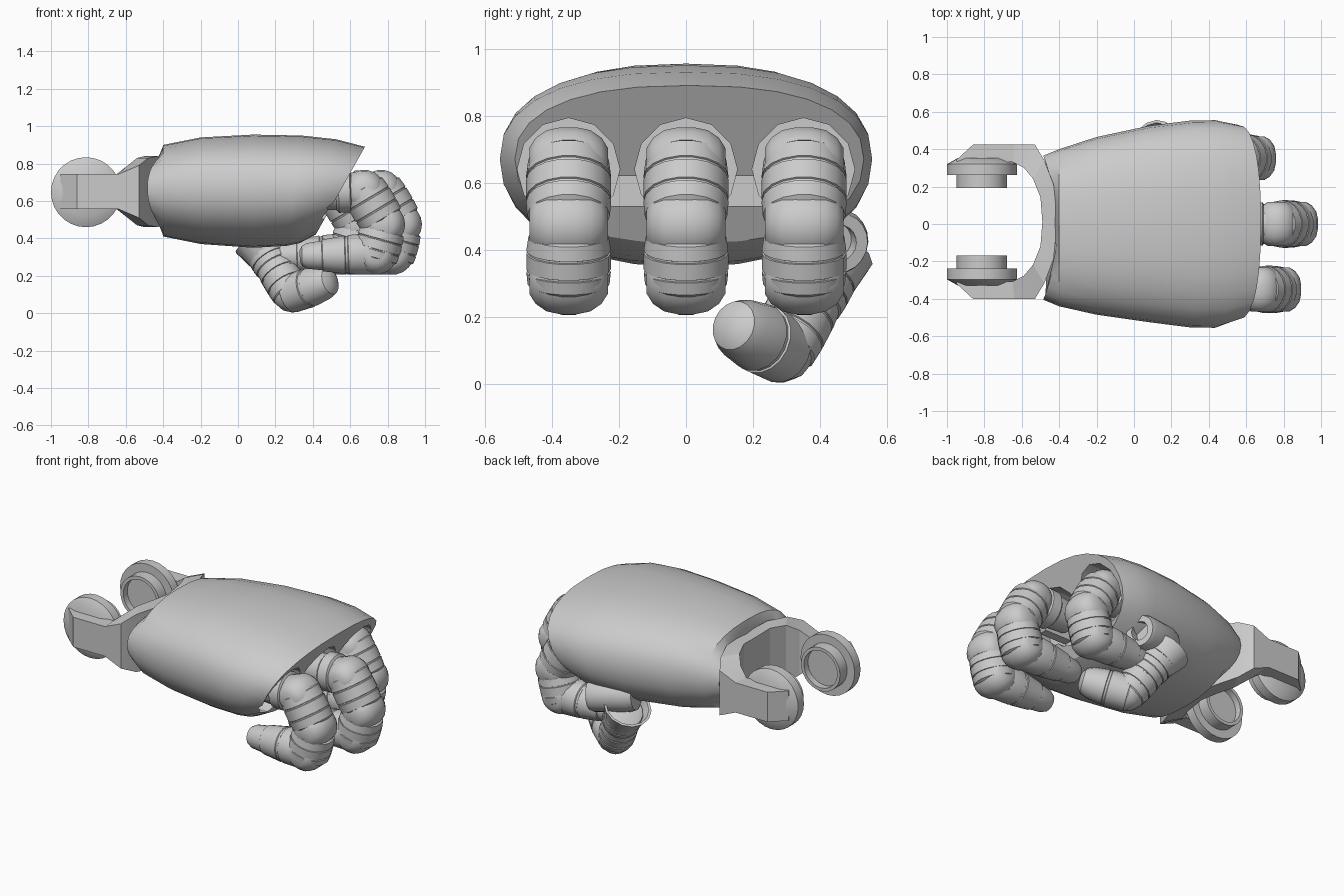
import bpy, bmesh, math
from mathutils import Vector

if "Cube" in bpy.data.objects:
    bpy.data.objects.remove(bpy.data.objects["Cube"])

grey = bpy.data.materials.new("light_grey")
grey.use_nodes = True
grey.diffuse_color = (0.6, 0.6, 0.6, 1)
grey.node_tree.nodes["Principled BSDF"].inputs["Base Color"].default_value = (0.6, 0.6, 0.6, 1)


def smooth(ob, angle):
    bpy.ops.object.select_all(action='DESELECT')
    ob.select_set(True)
    bpy.context.view_layer.objects.active = ob
    bpy.ops.object.shade_smooth_by_angle(angle=math.radians(angle))


def loft(name, rings, angle=35):
    """Skin a list of equal-length point rings; cap the ends."""
    bm = bmesh.new()
    loops = [[bm.verts.new(p) for p in ring] for ring in rings]
    n = len(loops[0])
    for a, b in zip(loops, loops[1:]):
        for i in range(n):
            j = (i + 1) % n
            bm.faces.new((a[i], a[j], b[j], b[i]))
    bm.faces.new(loops[0][::-1])
    bm.faces.new(loops[-1])
    bmesh.ops.recalc_face_normals(bm, faces=bm.faces)
    mesh = bpy.data.meshes.new(name)
    bm.to_mesh(mesh)
    bm.free()
    mesh.materials.append(grey)
    ob = bpy.data.objects.new(name, mesh)
    bpy.context.collection.objects.link(ob)
    smooth(ob, angle)
    return ob


def lathe(name, p, q, profile, sides=18):
    """Turned part along p-q; profile holds (fraction along, radius)."""
    p, q = Vector(p), Vector(q)
    rot = (q - p).to_track_quat('Z', 'Y')
    rings = []
    for t, r in profile:
        c = p.lerp(q, t)
        rings.append([c + rot @ Vector((r * math.cos(k * math.tau / sides),
                                        r * math.sin(k * math.tau / sides), 0)) for k in range(sides)])
    return loft(name, rings)


def cut(target, cutter):
    mod = target.modifiers.new("cut", 'BOOLEAN')
    mod.operation, mod.object, mod.solver = 'DIFFERENCE', cutter, 'EXACT'
    bpy.context.view_layer.objects.active = target
    bpy.ops.object.modifier_apply(modifier=mod.name)
    bpy.data.objects.remove(cutter)


def power(v, e):
    return math.copysign(abs(v) ** e, v)


# Palm shell: x, half width, centre y, top z, bottom z, forward lean of the section
stations = [(-.485, .385, -.02, .84, .47, 0), (-.4, .42, -.02, .9, .41, 0), (-.2, .475, -.01, .94, .37, 0),
            (.08, .525, 0, .955, .35, 0), (.3, .553, 0, .95, .36, .14), (.43, .555, 0, .93, .375, .35),
            (.55, .52, .01, .89, .42, .56)]
rings = []
for x, hw, cy, top, bottom, lean in stations:
    ring = []
    for k in range(28):
        a = math.tau * k / 28
        y = hw * power(math.cos(a), .82)
        s = power(math.sin(a), .85 if math.sin(a) > 0 else .92)
        z = .67 + s * ((top - .67) if s > 0 else (.67 - bottom))
        bow = .075 * (1 - (y / hw) ** 2) if x < -.45 else 0
        ring.append((x + lean * (z - .66) + bow, y + cy, z))
    rings.append(ring)
palm = loft("palm_shell", rings, 30)

# Finger sockets and the slot that joins them
for y in (-.35, 0, .35):
    cut(palm, lathe("socket_cutter", (.3, y, .64), (.9, y, .64), [(0, .153), (1, .153)], 12))
cut(palm, loft("slot_cutter", [[(x, -.42, .53), (x, .42, .53), (x, .44, .62), (x, -.44, .62)] for x in (.34, .9)]))
smooth(palm, 30)

# Wrist fork: outer x, outer y, inner x, inner y, half height
half = [(-.41, 0, -.49, 0, .18), (-.43, .2, -.5, .13, .19), (-.48, .33, -.54, .23, .18),
        (-.53, .413, -.59, .29, .14), (-.64, .413, -.65, .32, .093), (-.86, .413, -.86, .32, .093),
        (-.95, .33, -.94, .31, .093)]
path = [(a, -b, c, -d, h) for a, b, c, d, h in half[:0:-1]] + half
loft("wrist_fork", [[(a, b + .012, .65 - h), (a, b + .012, .65 + h),
                     (c, d + .012, .65 + h), (c, d + .012, .65 - h)] for a, b, c, d, h in path], 15)

# Pivot discs with recessed hubs
for side, label in ((1, "back"), (-1, "front")):
    lathe(label + "_pivot_disc", (-.813, .012 + side * .34, .647), (-.813, .012 + side * .18, .647),
          [(0, .13), (.2, .187), (.56, .187), (.56, .135), (1, .135), (1, .115), (.75, .115)], 28)


def banded(r, groove=.005):
    return [(0, r * .8), (.06, r * .95), (.32, r), (.33, r - groove), (.36, r - groove), (.37, r),
            (.66, r), (.67, r - groove), (.7, r - groove), (.71, r), (.93, r * .97), (1, r * .84)]


def finger(label, dx, y):
    base, knuckle, middle, end, tip = [Vector((x + dx, y, z)) for x, z in
                                       ((.4, .645), (.675, .655), (.782, .475), (.738, .318), (.33, .305))]
    # Base tube with a collar
    lathe(label + "_base", base, knuckle, [(0, .09), (.45, .1), (.5, .115), (.72, .115), (.75, .1), (1, .1)])
    # Rounded joints
    w = Vector((0, .117, 0))
    for k, p in enumerate((knuckle, middle, end)):
        lathe(label + "_joint_%d" % (k + 1), p - w, p + w,
              [(0, .05), (.08, .08), (.22, .103), (.4, .112), (.6, .112), (.78, .103), (.92, .08), (1, .05)])
    # Phalanges
    lathe(label + "_proximal", knuckle.lerp(middle, -.12), knuckle.lerp(middle, .92), banded(.127))
    lathe(label + "_middle", middle.lerp(end, .16), middle.lerp(end, 1.2), banded(.126))
    lathe(label + "_distal", end, tip, [(0, .1), (.08, .113), (.36, .106), (.37, .1), (.4, .1), (.41, .104),
                                        (.7, .086), (.71, .08), (.9, .07), (.97, .055), (1, .03)])


finger("front_finger", 0, -.35)
finger("middle_finger", .09, 0)
finger("back_finger", -.135, .352)

# Thumb mount: hub with a round recess and a flared guard
lathe("thumb_hub", (.08, .38, .46), (.34, .455, .42),
      [(0, .09), (.15, .1), (.9, .1), (1, .09), (1, .055), (.8, .055)], 20)
lathe("thumb_guard", (.17, .39, .28), (.11, .42, .39),
      [(0, .1), (.3, .112), (1, .14), (1, .125), (.4, .1)], 14)

# Thumb
root, bend, point = Vector((.13, .42, .36)), Vector((.285, .285, .105)), Vector((.51, .13, .18))
lathe("thumb_base", root, root.lerp(bend, .45), banded(.112))
lathe("thumb_proximal", root.lerp(bend, .38), root.lerp(bend, 1.02), banded(.108))
lathe("thumb_joint", bend - Vector((.06, -.04, -.03)), bend + Vector((.06, -.04, -.03)),
      [(0, .06), (.2, .09), (.5, .1), (.8, .09), (1, .06)])
lathe("thumb_tip", bend.lerp(point, -.1), point,
      [(0, .085), (.08, .104), (.45, .106), (.46, .1), (.5, .1), (.51, .104), (.8, .092), (.93, .075), (1, .04)])
